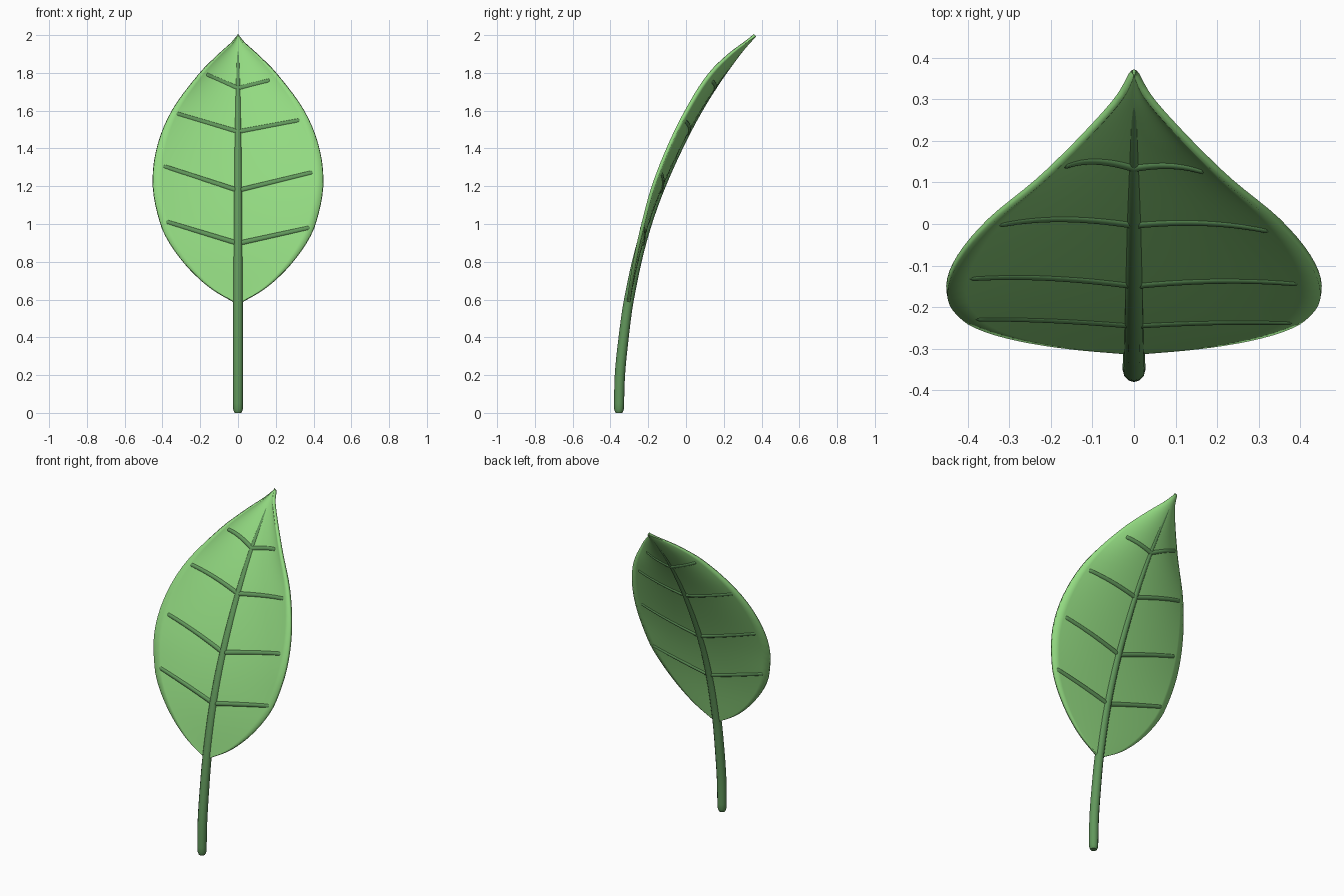
import bpy, bmesh, math
from mathutils import Vector

cube = bpy.data.objects.get("Cube")
if cube:
    bpy.data.objects.remove(cube, do_unlink=True)


def make_material(name, rgb):
    mat = bpy.data.materials.new(name)
    mat.use_nodes = True
    mat.diffuse_color = (*rgb, 1)
    mat.node_tree.nodes["Principled BSDF"].inputs["Base Color"].default_value = (*rgb, 1)
    return mat


LEAF_GREEN = make_material("light leaf green", (0.29, 0.70, 0.22))
STEM_GREEN = make_material("dark stem green", (0.12, 0.31, 0.105))


def smooth_curve(points):
    """Return a smooth function through the (position, value) points."""
    def slope(i):
        a, b = points[max(i - 1, 0)], points[min(i + 1, len(points) - 1)]
        return (b[1] - a[1]) / (b[0] - a[0])

    def value(t):
        i = 0
        while i < len(points) - 2 and t > points[i + 1][0]:
            i += 1
        (t0, v0), (t1, v1) = points[i], points[i + 1]
        h = t1 - t0
        s = min(max((t - t0) / h, 0), 1)
        return (v0 * (1 + 2 * s) * (1 - s) ** 2 + slope(i) * h * s * (1 - s) ** 2
                + v1 * s * s * (3 - 2 * s) + slope(i + 1) * h * s * s * (s - 1))
    return value


# Backward bend, half width and forward cupping, all by height
bend = smooth_curve([(0, -.355), (.2, -.35), (.4, -.33), (.6, -.302), (.9, -.235),
                     (1.17, -.143), (1.48, .002), (1.71, .138), (1.9, .278), (2, .365)])
half_width = smooth_curve([(.58, .01), (.65, .13), (.72, .215), (.8, .29), (.9, .362),
                           (1, .41), (1.2, .45), (1.4, .43), (1.6, .35), (1.8, .2),
                           (1.9, .1), (1.96, .032), (2, .003)])
cupping = smooth_curve([(.58, 0), (1, .022), (1.2, .042), (1.4, .056), (1.6, .066),
                        (1.8, .072), (1.9, .048), (2, 0)])


def on_leaf(x, z):
    u = x / half_width(z)
    return Vector((x, bend(z) - cupping(z) * u * u, z))


def finish(name, bm, mat):
    bmesh.ops.recalc_face_normals(bm, faces=bm.faces)
    mesh = bpy.data.meshes.new(name)
    bm.to_mesh(mesh)
    bm.free()
    mesh.materials.append(mat)
    obj = bpy.data.objects.new(name, mesh)
    bpy.context.collection.objects.link(obj)
    bpy.ops.object.select_all(action='DESELECT')
    obj.select_set(True)
    bpy.context.view_layer.objects.active = obj
    bpy.ops.object.shade_smooth_by_angle(angle=math.radians(50))
    return obj


def tube(name, path, radii, side, sides=12):
    """Round tube along a path; side is a direction across the path."""
    bm = bmesh.new()
    rings = []
    for i, (p, r) in enumerate(zip(path, radii)):
        along = (path[min(i + 1, len(path) - 1)] - path[max(i - 1, 0)]).normalized()
        a = (side - along * side.dot(along)).normalized()
        b = along.cross(a)
        angles = [2 * math.pi * k / sides for k in range(sides)]
        rings.append([bm.verts.new(p + (a * math.cos(t) + b * math.sin(t)) * r)
                      for t in angles])
    for lower, upper in zip(rings, rings[1:]):
        for k in range(sides):
            n = (k + 1) % sides
            bm.faces.new((lower[k], lower[n], upper[n], upper[k]))
    bm.faces.new(rings[0])
    bm.faces.new(rings[-1])
    return finish(name, bm, STEM_GREEN)


# Leaf blade: a cupped, bent sheet with a little thickness
ROWS, COLS = 48, 20
bm = bmesh.new()
grid = []
for i in range(ROWS + 1):
    z = .58 + 1.42 * (1 - math.cos(math.pi * i / ROWS)) / 2
    w = half_width(z)
    grid.append([bm.verts.new(on_leaf(w * (2 * j / COLS - 1), z)) for j in range(COLS + 1)])
for low, high in zip(grid, grid[1:]):
    for j in range(COLS):
        bm.faces.new((low[j], low[j + 1], high[j + 1], high[j]))
blade = finish("leaf_blade", bm, LEAF_GREEN)
solid = blade.modifiers.new("thickness", 'SOLIDIFY')
solid.thickness = 0.018
solid.offset = 0

# Stem running up into a tapering midrib
stem_radius = smooth_curve([(0, .018), (.02, .026), (.6, .026), (1.2, .022),
                            (1.7, .015), (1.95, .008), (1.97, .004)])
heights = [0, .006, .02] + [.05 + 1.9 * i / 38 for i in range(39)] + [1.97]
tube("stem_and_midrib", [Vector((0, bend(z), z)) for z in heights],
     [stem_radius(z) for z in heights], Vector((1, 0, 0)))

# Side veins: junction height, reach, left tip height, right tip height
VEINS = [("lower", .895, .385, .98, 1.012), ("middle", 1.175, .40, 1.272, 1.305),
         ("upper", 1.485, .33, 1.547, 1.583), ("top", 1.715, .172, 1.758, 1.79)]
vein_steps = [i / 14 for i in range(14)] + [.97, 1]
for label, start, reach, left_tip, right_tip in VEINS:
    for side_name, sign, tip in (("left", 1, left_tip), ("right", -1, right_tip)):
        path = [on_leaf(sign * reach * t, start + (tip - start) * t) for t in vein_steps]
        radii = [.016 - .002 * t for t in vein_steps]
        radii[-1] = .008
        tube(f"{label}_{side_name}_vein", path, radii, Vector((0, 1, 0)), 10)
